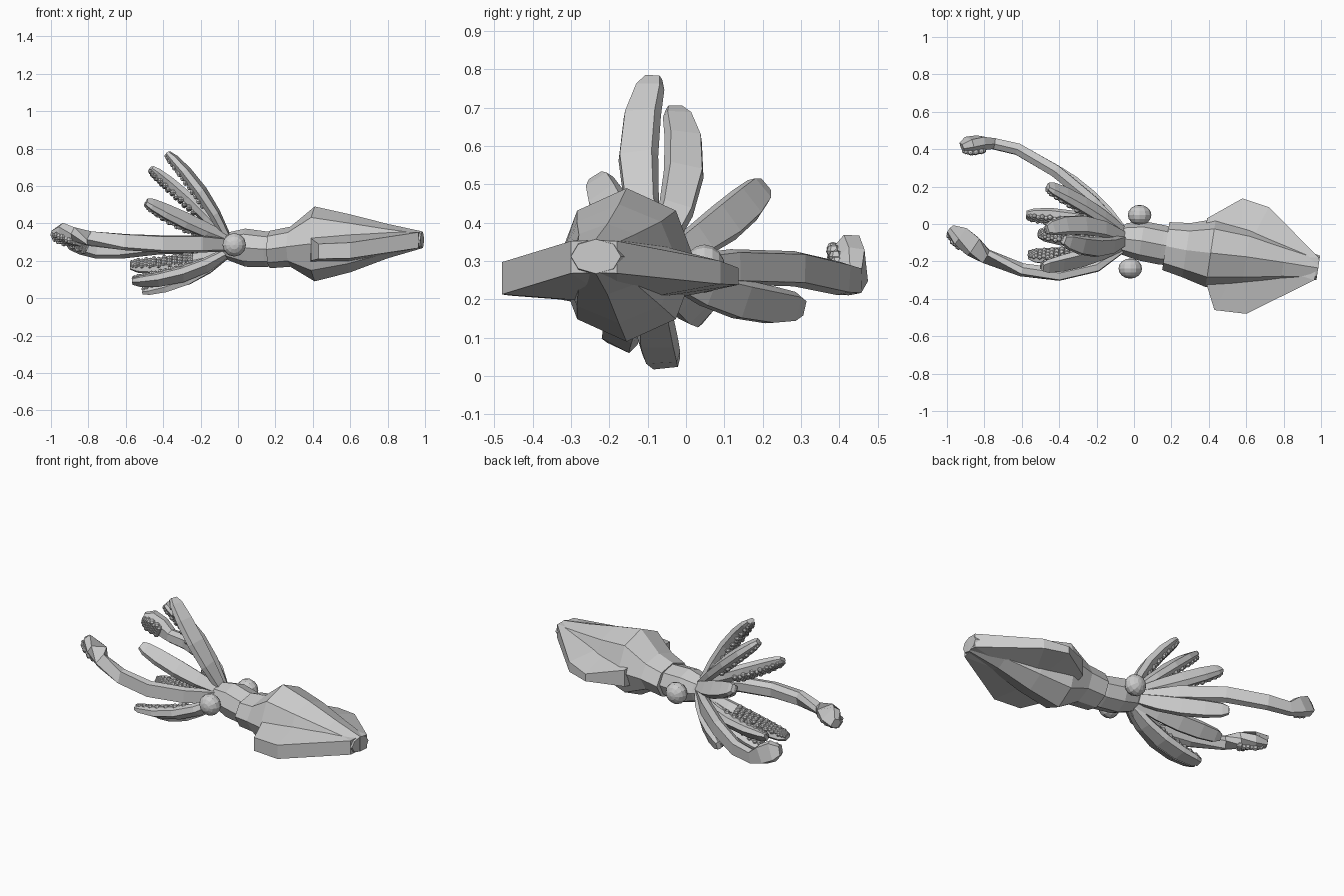
import bpy, bmesh, math
from mathutils import Vector

if "Cube" in bpy.data.objects:
    bpy.data.objects.remove(bpy.data.objects["Cube"])

AXIS_Y, AXIS_Z = -0.07, 0.28


def finish(bm, name):
    bmesh.ops.recalc_face_normals(bm, faces=bm.faces[:])
    me = bpy.data.meshes.new(name)
    bm.to_mesh(me)
    bm.free()
    ob = bpy.data.objects.new(name, me)
    bpy.context.collection.objects.link(ob)
    return ob


def loft(name, rings):
    """Skin a list of equal-length point rings and cap both ends."""
    bm = bmesh.new()
    vs = [[bm.verts.new(p) for p in r] for r in rings]
    n = len(vs[0])
    for a, b in zip(vs, vs[1:]):
        for i in range(n):
            j = (i + 1) % n
            bm.faces.new((a[i], a[j], b[j], b[i]))
    bm.faces.new(vs[0])
    bm.faces.new(vs[-1])
    return finish(bm, name)


def body(name, stations, n):
    rings = []
    for x, cy, cz, ry, rz in stations:
        ring = []
        for i in range(n):
            a = 2 * math.pi * i / n
            dy, dz = ry * math.cos(a), rz * math.sin(a)
            ring.append((x + 0.15 * dy, cy + dy, cz + dz))
        rings.append(ring)
    loft(name, rings)


# Mantle and head
body("mantle", [(0.17, -0.118, .26, .128, .10), (0.28, -0.14, .275, .145, .107),
                (0.41, -0.155, .29, .182, .20), (0.60, -0.175, .293, .155, .155),
                (0.80, -0.205, .305, .105, .092), (0.985, -0.235, .312, .065, .045)], 8)
body("head", [(-0.11, -0.08, .28, .045, .045), (-0.05, -0.08, .277, .085, .075),
              (0.04, -0.09, .27, .105, .102), (0.15, -0.112, .262, .105, .095),
              (0.20, -0.12, .262, .10, .09)], 8)


# Fins: thick slabs running from the mantle side to the tip
def fin(name, pts):
    bm = bmesh.new()
    top = [bm.verts.new((x, y, z + h)) for x, y, z, h in pts]
    bot = [bm.verts.new((x, y, z - h)) for x, y, z, h in pts]
    n = len(pts)
    for i in range(1, n - 1):
        bm.faces.new((top[0], top[i], top[i + 1]))
        bm.faces.new((bot[0], bot[i + 1], bot[i]))
    for i in range(n):
        j = (i + 1) % n
        bm.faces.new((top[i], bot[i], bot[j], top[j]))
    finish(bm, name)


fin("fin_near", [(0.58, -0.18, .28, .09), (0.38, -0.22, .26, .08), (0.39, -0.33, .26, .06),
                 (0.43, -0.46, .25, .04), (0.60, -0.48, .255, .042), (0.965, -0.30, .31, .042),
                 (0.975, -0.23, .312, .042)])
fin("fin_far", [(0.58, -0.18, .28, .09), (0.38, -0.10, .27, .08), (0.39, 0.03, .265, .05),
                (0.58, 0.137, .26, .022), (0.72, 0.09, .27, .03), (0.99, -0.18, .31, .042),
                (0.985, -0.24, .312, .042)])

# Eyes
for name, loc in (("eye_near", (-0.02, -0.238, .285)), ("eye_far", (0.03, 0.048, .28))):
    bm = bmesh.new()
    bmesh.ops.create_uvsphere(bm, u_segments=12, v_segments=8, radius=0.06)
    ob = finish(bm, name)
    ob.rotation_euler = (math.pi / 2, 0, 0)
    ob.scale = (1.05, 1.05, 0.9)
    ob.location = loc


def frames(path):
    """Centre, inward and sideways directions at each path point."""
    out = []
    for i, p in enumerate(path):
        t = (path[min(i + 1, len(path) - 1)] - path[max(i - 1, 0)]).normalized()
        inward = Vector((p.x - 0.1, AXIS_Y, AXIS_Z)) - p
        inward = (inward - t * inward.dot(t)).normalized()
        out.append((p, inward, t.cross(inward)))
    return out


SECTION = [(-0.8, -0.7), (0.8, -0.7), (1.0, 0.1), (0.55, 0.75), (-0.55, 0.75), (-1.0, 0.1)]


def limb(name, path, widths, depths, start, count, rows):
    """Tapered limb with staggered rows of suckers on its inner face."""
    fr = frames(path)
    loft(name, [[p + s * (u * w) + n * (v * d) for u, v in SECTION]
                for (p, n, s), w, d in zip(fr, widths, depths)])
    bm = bmesh.new()
    last = len(path) - 1
    for k in range(count):
        f = (start + (0.97 - start) * k / (count - 1)) * last
        i = min(int(f), last - 1)
        f -= i
        p, n, s = (fr[i][c].lerp(fr[i + 1][c], f) for c in range(3))
        w = widths[i] + (widths[i + 1] - widths[i]) * f
        d = depths[i] + (depths[i + 1] - depths[i]) * f
        for r in range(rows):
            off = (r - (rows - 1) / 2 + (0.25 if k % 2 else -0.25)) * 1.15 / rows
            new = bmesh.ops.create_uvsphere(bm, u_segments=6, v_segments=4, radius=0.26 * w + 0.003)
            bmesh.ops.translate(bm, verts=new["verts"], vec=p + s * (off * w) + n * (0.8 * d))
    finish(bm, name + "_suckers")


# Eight arms: middle point and tip of each
ARMS = {
    "arm_top_near": ((-.20, -.125, .57), (-.375, -.085, .775)),
    "arm_top_far": ((-.27, -.005, .53), (-.465, -.03, .695)),
    "arm_upper_far": ((-.27, .10, .40), (-.46, .20, .495)),
    "arm_upper_near": ((-.28, -.18, .41), (-.49, -.23, .515)),
    "arm_side_far": ((-.23, .14, .20), (-.43, .30, .18)),
    "arm_lower_far": ((-.31, .02, .185), (-.575, .05, .175)),
    "arm_lower_near": ((-.30, -.165, .13), (-.565, -.165, .09)),
    "arm_bottom": ((-.27, -.075, .10), (-.51, -.05, .035)),
}
for name, (mid, tip) in ARMS.items():
    mid, tip = Vector(mid), Vector(tip)
    out = Vector((0, mid.y - AXIS_Y, mid.z - AXIS_Z)).normalized()
    root = Vector((-0.06, AXIS_Y - 0.01, AXIS_Z)) + out * 0.045
    ctrl = 2 * mid - (root + tip) / 2
    path = [root * (1 - t) ** 2 + ctrl * (2 * t * (1 - t)) + tip * t * t
            for t in (0, .25, .5, .75, .93, 1)]
    limb(name, path, (.03, .046, .053, .05, .04, .024), (.03, .038, .04, .036, .028, .018),
         0.3, 16, 3)

# Two long tentacles with clubbed ends
TENTACLES = {
    "tentacle_far": [(-.05, -.05, .275), (-.22, .12, .285), (-.42, .285, .28), (-.62, .40, .255),
                     (-.75, .43, .25), (-.82, .435, .285), (-.88, .425, .315), (-.92, .41, .325)],
    "tentacle_near": [(-.06, -.13, .285), (-.20, -.225, .29), (-.40, -.27, .29), (-.60, -.245, .30),
                      (-.79, -.17, .315), (-.86, -.12, .335), (-.93, -.07, .345), (-.985, -.03, .335)],
}
for name, pts in TENTACLES.items():
    limb(name, [Vector(p) for p in pts], (.035, .046, .046, .044, .04, .058, .06, .03),
         (.03, .042, .045, .042, .04, .05, .05, .03), 0.7, 8, 4)
